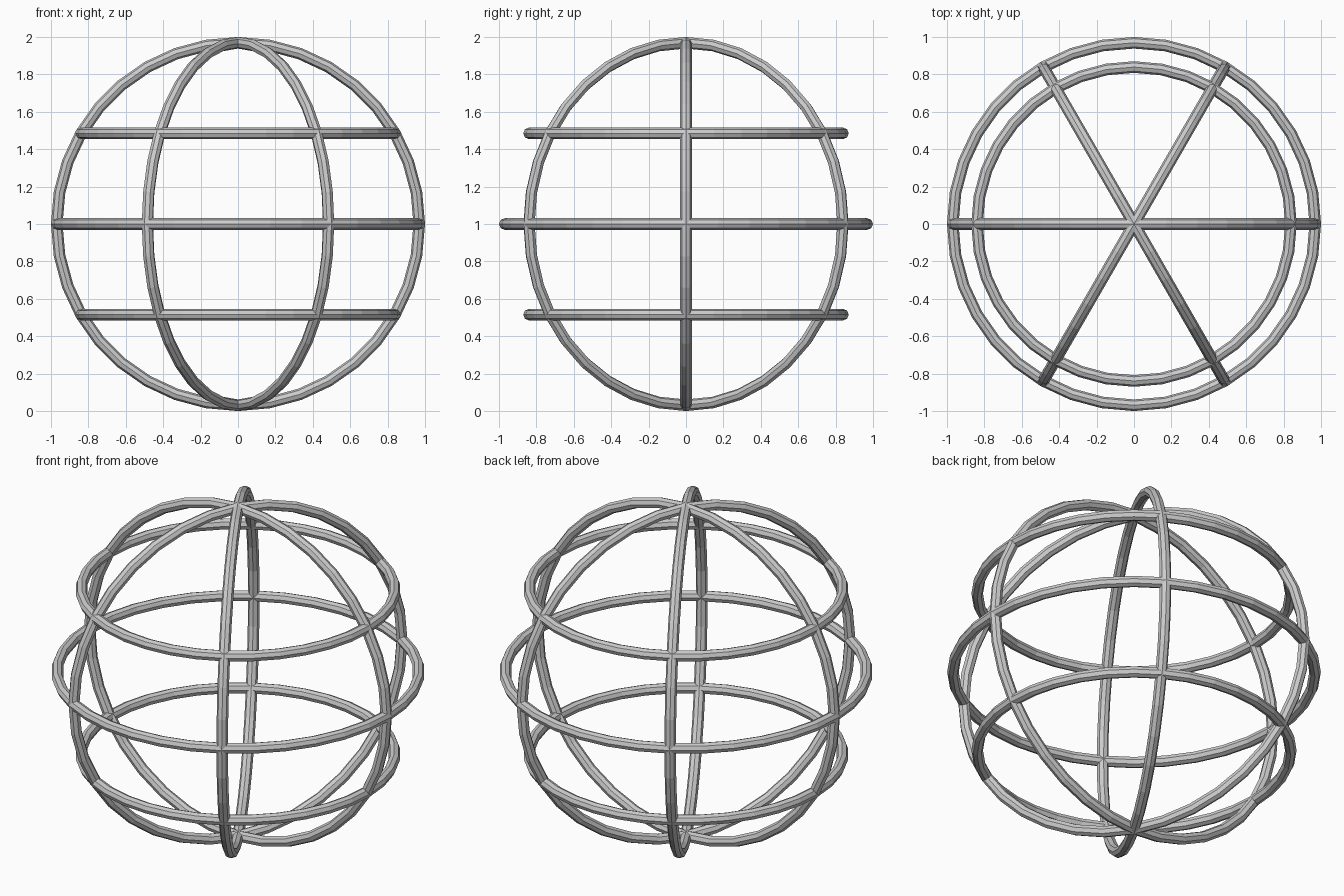
import bpy
from math import radians, sin, cos, pi

cube = bpy.data.objects.get("Cube")
if cube:
    bpy.data.objects.remove(cube, do_unlink=True)

TUBE = 0.031
RADIUS = 1 - TUBE

steel = bpy.data.materials.new("grey_steel")
steel.use_nodes = True
colour = (0.6, 0.6, 0.6, 1)
steel.diffuse_color = colour
steel.node_tree.nodes["Principled BSDF"].inputs["Base Color"].default_value = colour


def ring(name, radius, z, rotation=(0, 0, 0)):
    """Faceted tube bent into a closed circle."""
    bpy.ops.mesh.primitive_torus_add(
        major_radius=radius, minor_radius=TUBE, major_segments=36,
        minor_segments=8, location=(0, 0, z), rotation=rotation)
    obj = bpy.context.object
    obj.name = name
    obj.data.materials.append(steel)
    bpy.ops.object.shade_flat()


# Upright hoops crossing at the poles
for i, angle in enumerate((0, 60, 120)):
    ring(f"upright_hoop_{i + 1}", RADIUS, 1, (pi / 2, 0, radians(angle)))

# Level hoops at the middle and at 30 degrees above and below
for name, latitude in (("lower", -30), ("middle", 0), ("upper", 30)):
    a = radians(latitude)
    ring(f"{name}_level_hoop", RADIUS * cos(a), 1 + RADIUS * sin(a))
